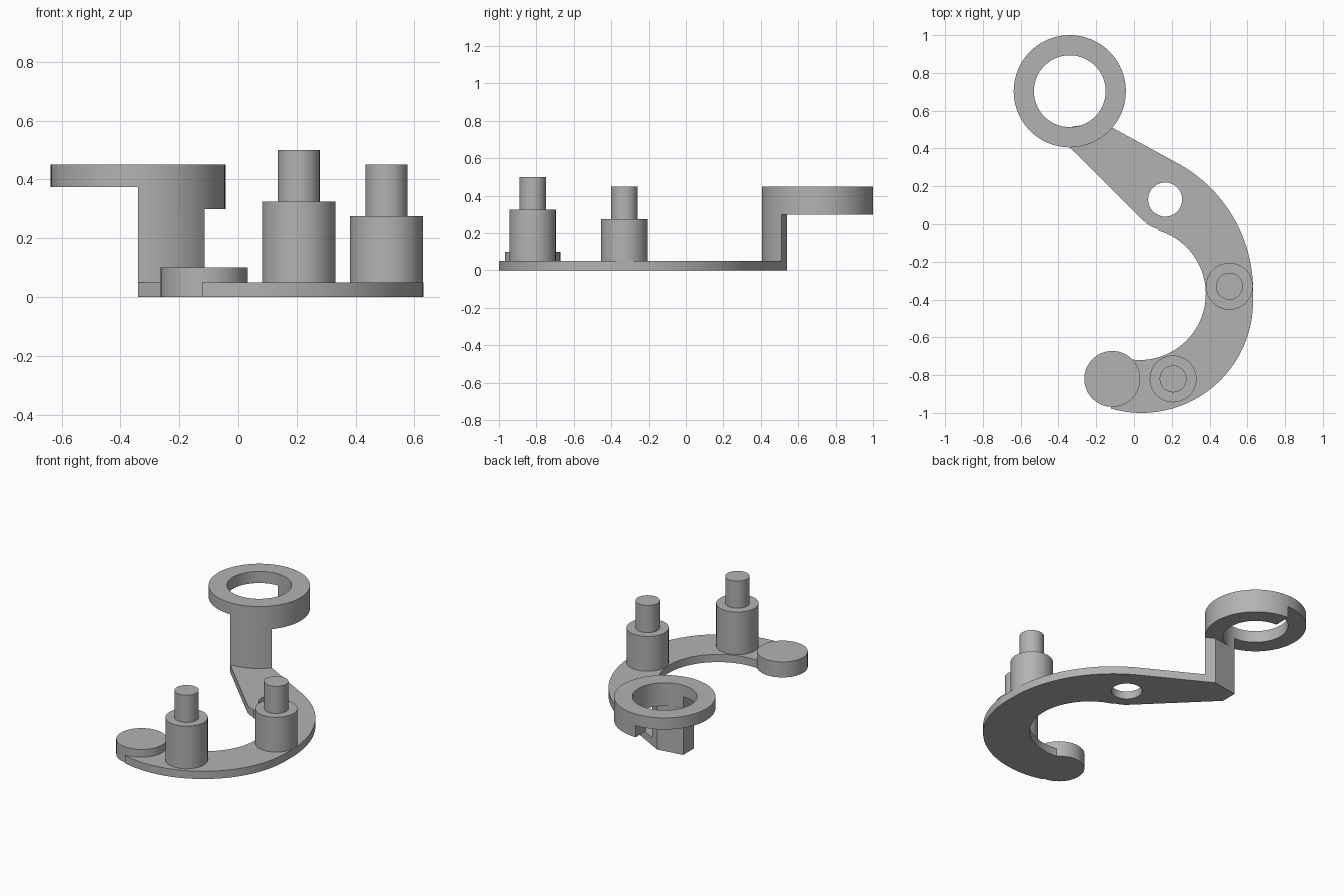
import bpy
import bmesh
from math import sin, cos, radians

cube = bpy.data.objects.get("Cube")
if cube:
    bpy.data.objects.remove(cube, do_unlink=True)

# Single plain grey
grey = bpy.data.materials.new("plain_grey")
grey.use_nodes = True
GREY = (0.45, 0.45, 0.45, 1.0)
grey.diffuse_color = GREY
grey.node_tree.nodes["Principled BSDF"].inputs["Base Color"].default_value = GREY


def arc(centre, r, start, end, steps=32):
    """Points along a circular arc, angles in degrees."""
    angles = [radians(start + (end - start) * i / steps) for i in range(steps + 1)]
    return [(centre[0] + r * cos(a), centre[1] + r * sin(a)) for a in angles]


def prism(name, outline, low, high):
    """Solid made by raising a flat outline."""
    bm = bmesh.new()
    base = bm.faces.new([bm.verts.new((x, y, low)) for x, y in outline])
    top = bmesh.ops.extrude_face_region(bm, geom=[base])["geom"]
    verts = [v for v in top if isinstance(v, bmesh.types.BMVert)]
    bmesh.ops.translate(bm, verts=verts, vec=(0, 0, high - low))
    bmesh.ops.recalc_face_normals(bm, faces=bm.faces)
    mesh = bpy.data.meshes.new(name)
    bm.to_mesh(mesh)
    bm.free()
    mesh.materials.append(grey)
    obj = bpy.data.objects.new(name, mesh)
    bpy.context.collection.objects.link(obj)
    return obj


def cylinder(name, centre, r, low, high):
    return prism(name, arc(centre, r, 0, 360, 64)[:-1], low, high)


def smooth(obj):
    bpy.ops.object.select_all(action="DESELECT")
    obj.select_set(True)
    bpy.context.view_layer.objects.active = obj
    bpy.ops.object.shade_smooth_by_angle(angle=radians(30))


RING, OUTER, INNER = (-0.34, 0.703), 0.297, 0.19
HOLE = (0.165, 0.13)
PAD = (-0.115, -0.82)
THICK = 0.05
parts = []

# Hooked base plate
arm_end = [(-0.17, 0.54), (-0.34, 0.513)]
outline = arc((0.03, -0.37), 0.35, 73, -100, 48)
outline += [PAD]
outline += arc((0.04, -0.41), 0.59, -106, 0, 40)
outline += arc((-0.135, -0.35), 0.765, 0, 60.6)
outline += arc(RING, OUTER, -40.6, -40.6, 1)[:1] + arm_end
outline += [(RING[0], RING[1] - OUTER)]
outline += arc(HOLE, 0.16, 224, 255, 10)
plate = prism("base_plate", outline, 0, THICK)

# Round hole through the plate
cutter = cylinder("hole_cutter", HOLE, 0.09, -0.1, 0.2)
cutter.hide_render = True
cut = plate.modifiers.new("hole", "BOOLEAN")
cut.operation = "DIFFERENCE"
cut.solver = "EXACT"
cut.object = cutter
bpy.context.view_layer.objects.active = plate
bpy.ops.object.modifier_apply(modifier=cut.name)
bpy.data.objects.remove(cutter, do_unlink=True)
parts.append(plate)

# Upright between plate and ring
upright = arc(RING, OUTER, -90, -40.6, 16) + arm_end
parts.append(prism("upright", upright, THICK, 0.30))

# Ring: one half deeper than the other
for name, start, low in (("ring_deep_half", -90, 0.30), ("ring_thin_half", 90, 0.375)):
    half = arc(RING, OUTER, start, start + 180, 40) + arc(RING, INNER, start + 180, start, 40)
    parts.append(prism(name, half, low, 0.45))

# Raised pad at the hook tip
parts.append(cylinder("tip_pad", PAD, 0.148, 0, 0.10))

# Stepped posts
for name, centre, shoulder, tip in (
    ("front_post", (0.207, -0.82), 0.325, 0.50),
    ("side_post", (0.505, -0.33), 0.275, 0.45),
):
    parts.append(cylinder(name + "_body", centre, 0.124, THICK, shoulder))
    parts.append(cylinder(name + "_pin", centre, 0.071, shoulder, tip))

for part in parts:
    smooth(part)
